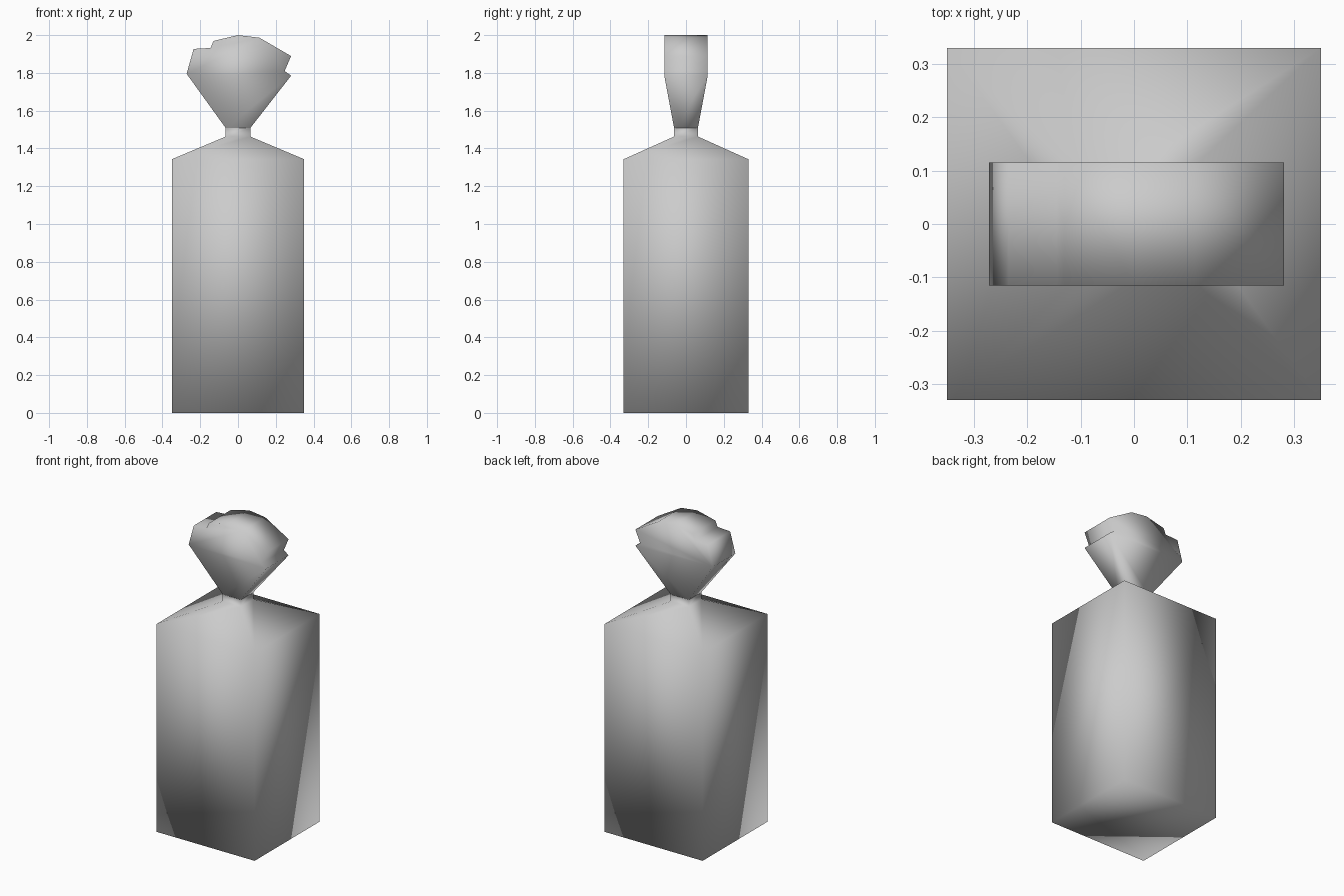
import bpy, bmesh

if "Cube" in bpy.data.objects:
    bpy.data.objects.remove(bpy.data.objects["Cube"])


def finish(name, bm):
    bmesh.ops.recalc_face_normals(bm, faces=bm.faces)
    mesh = bpy.data.meshes.new(name)
    bm.to_mesh(mesh)
    bm.free()
    for p in mesh.polygons:
        p.use_smooth = True
    obj = bpy.data.objects.new(name, mesh)
    bpy.context.collection.objects.link(obj)
    return obj


def rect_ring(bm, hx, hy, z):
    return [bm.verts.new((sx * hx, sy * hy, z))
            for sx, sy in ((-1, -1), (1, -1), (1, 1), (-1, 1))]


def bridge(bm, a, b):
    for i in range(len(a)):
        j = (i + 1) % len(a)
        bm.faces.new((a[i], a[j], b[j], b[i]))


# Bottle: square body, sloping shoulder and short neck (open where the stopper joins)
bm = bmesh.new()
rings = [rect_ring(bm, *r) for r in
         ((0.35, 0.33, 0), (0.35, 0.33, 1.343), (0.065, 0.063, 1.463), (0.065, 0.063, 1.508))]
for a, b in zip(rings, rings[1:]):
    bridge(bm, a, b)
bm.faces.new(rings[0])
finish("bottle", bm)

# Stopper: fan-shaped outline (x, z), thin at the neck and thicker above the flare
outline = [(-0.065, 1.508), (0.065, 1.508), (0.281, 1.785), (0.247, 1.81),
           (0.281, 1.889), (0.114, 1.986), (0, 2.0), (-0.13, 1.969),
           (-0.145, 1.932), (-0.235, 1.927), (-0.272, 1.795)]
bm = bmesh.new()
front, back = [[bm.verts.new((x, s * (0.063 if z < 1.6 else 0.115), z)) for x, z in outline]
               for s in (-1, 1)]
for side in (front, back):
    bm.faces.new((side[0], side[1], side[2], side[-1]))   # tapered lower panel
    bm.faces.new(side[2:])                                # upright upper panel
for i in range(1, len(outline)):                          # rim, left open at the neck
    j = (i + 1) % len(outline)
    bm.faces.new((front[i], front[j], back[j], back[i]))
finish("stopper", bm)
